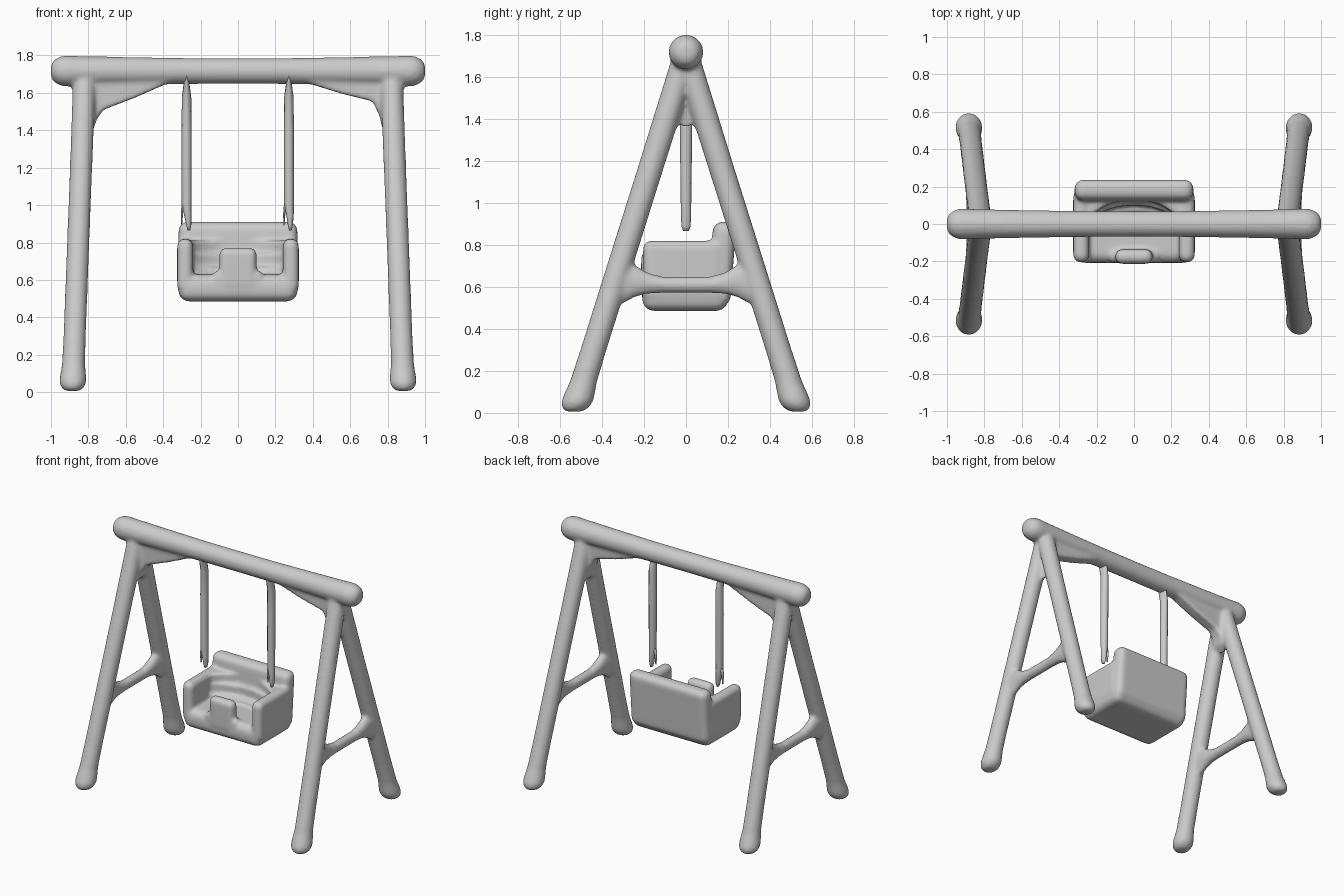
import bpy, bmesh
from math import sin, cos, pi
from mathutils import Vector

if "Cube" in bpy.data.objects:
    bpy.data.objects.remove(bpy.data.objects["Cube"])

grey = bpy.data.materials.new("plain_grey")
grey.use_nodes = True
grey.diffuse_color = (0.6, 0.6, 0.6, 1)
grey.node_tree.nodes["Principled BSDF"].inputs["Base Color"].default_value = (0.6, 0.6, 0.6, 1)

X, Y, Z = Vector((1, 0, 0)), Vector((0, 1, 0)), Vector((0, 0, 1))


def tube(bm, rings, u, v, sides=20):
    """Loft elliptical rings (centre, radius along u, radius along v)."""
    loops = []
    for c, a, b in rings:
        angles = [2 * pi * i / sides for i in range(sides)]
        loops.append([bm.verts.new(Vector(c) + u * a * cos(t) + v * b * sin(t)) for t in angles])
    for p, q in zip(loops, loops[1:]):
        for i in range(sides):
            j = (i + 1) % sides
            bm.faces.new((p[i], p[j], q[j], q[i]))
    bm.faces.new(loops[0][::-1])
    bm.faces.new(loops[-1])


def prism(bm, outline, direction):
    """Extrude a flat outline along a direction."""
    face = bm.faces.new([bm.verts.new(p) for p in outline])
    ext = bmesh.ops.extrude_face_region(bm, geom=[face])["geom"]
    bmesh.ops.translate(bm, vec=direction, verts=[g for g in ext if isinstance(g, bmesh.types.BMVert)])


def block(bm, lo, hi, bevel, lean=0):
    """Rounded box between two corners; lean shifts its top along y."""
    lo, hi = Vector(lo), Vector(hi)
    part = bmesh.new()
    bmesh.ops.create_cube(part, size=1)
    for v in part.verts:
        v.co = Vector([(a + b) / 2 + c * (b - a) for a, b, c in zip(lo, hi, v.co)])
        if v.co.z > (lo.z + hi.z) / 2:
            v.co.y += lean
    bmesh.ops.bevel(part, geom=part.edges[:], offset=bevel, segments=4, profile=0.5, affect='EDGES')
    temp = bpy.data.meshes.new("temp")
    part.to_mesh(temp)
    part.free()
    bm.from_mesh(temp)
    bpy.data.meshes.remove(temp)


def finish(bm, name, voxel=0, smooth=0):
    """Make the object and melt overlapping parts into one soft surface."""
    bmesh.ops.recalc_face_normals(bm, faces=bm.faces[:])
    mesh = bpy.data.meshes.new(name)
    bm.to_mesh(mesh)
    bm.free()
    mesh.materials.append(grey)
    ob = bpy.data.objects.new(name, mesh)
    bpy.context.collection.objects.link(ob)
    bpy.ops.object.select_all(action='DESELECT')
    bpy.context.view_layer.objects.active = ob
    ob.select_set(True)
    if voxel:
        rem = ob.modifiers.new("merge", 'REMESH')
        rem.mode, rem.voxel_size, rem.use_smooth_shade = 'VOXEL', voxel, True
        soft = ob.modifiers.new("soften", 'SMOOTH')
        soft.factor, soft.iterations = 0.5, smooth
        for m in ("merge", "soften"):
            bpy.ops.object.modifier_apply(modifier=m)
    bpy.ops.object.shade_smooth()
    return ob


# Frame: top beam with bulbous ends
bm = bmesh.new()
half = [(1.0, .035), (.985, .058), (.955, .077), (.92, .083), (.85, .08), (.6, .075), (.3, .07)]
beam = [(-x, r) for x, r in half] + [(0, .069)] + [(x, r) for x, r in half[::-1]]
tube(bm, [((x, 0, 1.717), r, r) for x, r in beam], Y, Z)

foot = [(.006, .035), (.02, .058), (.05, .072), (.08, .071), (.15, .062), (.3, .06), (1.2, .06), (1.68, .062)]
for s in (-1, 1):
    # Splayed legs with rounded feet
    for f in (-1, 1):
        rings = []
        for z, r in foot:
            t = z / 1.7
            rings.append(((s * (.885 - .065 * t), f * .535 * (1 - t), z), r, r * 1.05))
        tube(bm, rings, X, Y)
    # Crossbar flaring into the legs
    side = [(.34, .6, .09, .045), (.29, .622, .098, .042), (.24, .627, .075, .04),
            (.18, .617, .05, .037), (.11, .61, .039, .035)]
    bar = [(-y, z, h, w) for y, z, h, w in side] + [(y, z, h, w) for y, z, h, w in side[::-1]]
    tube(bm, [((s * .862, y, z), w, h) for y, z, h, w in bar], X, Z)
    # Corner brace under the beam
    drop = .0 if s < 0 else .045
    outline = [(.82, 1.36), (.775, 1.4), (.755, 1.46 + drop / 2), (.72, 1.51 + drop),
               (.55, 1.575 + drop / 2), (.38, 1.65), (.38, 1.7), (.85, 1.7)]
    prism(bm, [(s * x, -.045, z) for x, z in outline], Y * .09)
finish(bm, "swing_frame", .013, 5)

# Ropes, slightly frayed at the lower end
for name, x0, tip in (("right_rope", -.275, .012), ("left_rope", .272, .008)):
    bm = bmesh.new()
    rope = [(0, -.03, 1.69, .005, .035), (0, -.015, 1.66, .014, .04), (0, 0, 1.58, .025, .032),
            (0, 0, 1.4, .027, .03), (0, 0, 1.0, .027, .025), (.006, 0, .95, .02, .024),
            (tip, 0, .89, .013, .022), (tip, 0, .865, .007, .014)]
    tube(bm, [((x0 + dx, y, z), a, b) for dx, y, z, a, b in rope], X, Y, 12)
    tube(bm, [((x0 - .02, 0, 1.01), .006, .015), ((x0 - .025, 0, .95), .006, .014),
              ((x0 - .026, 0, .89), .002, .006)], X, Y, 8)
    finish(bm, name)

# Bucket seat: base, back, arms and front post
bm = bmesh.new()
block(bm, (-.318, -.208, .485), (.318, .2, .63), .055)
block(bm, (-.318, .1, .51), (.318, .21, .91), .045, .03)
for s in (-1, 1):
    xs = sorted((s * .24, s * .325))
    block(bm, (xs[0], -.205, .53), (xs[1], .18, .82), .038)
block(bm, (-.1, -.213, .54), (.1, -.135, .772), .035)
block(bm, (-.135, -.208, .54), (.135, -.14, .65), .03)

# Curved hollow inside the back of the seat
for z0, z1, depth in ((.58, .67, .06), (.6, .74, .1), (.6, .81, .13)):
    arc = [(.27 * cos(pi * i / 16), -.06 + (depth + .06) * sin(pi * i / 16), z0) for i in range(17)]
    prism(bm, [(.29, -.06, z0)] + arc + [(-.29, -.06, z0), (-.29, .17, z0), (.29, .17, z0)], Z * (z1 - z0))
finish(bm, "bucket_seat", .011, 7)
